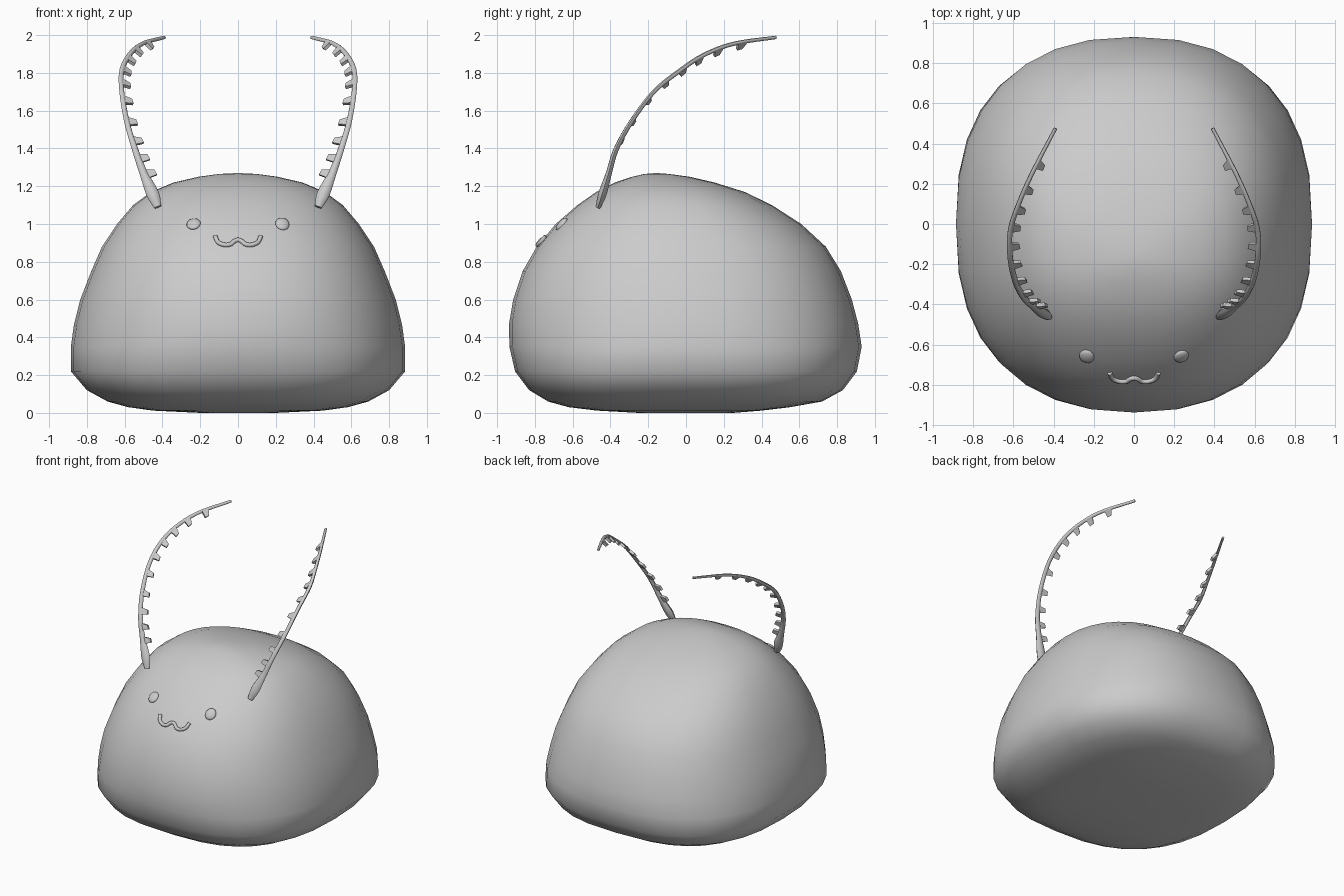
import bpy, bmesh, math
from mathutils import Vector
from mathutils.bvhtree import BVHTree

if "Cube" in bpy.data.objects:
    bpy.data.objects.remove(bpy.data.objects["Cube"])

grey = bpy.data.materials.new("soft_grey")
grey.diffuse_color = (0.6, 0.6, 0.6, 1)
grey.use_nodes = True
grey.node_tree.nodes["Principled BSDF"].inputs["Base Color"].default_value = grey.diffuse_color


def finish(bm, name, angle=40):
    bmesh.ops.recalc_face_normals(bm, faces=bm.faces[:])
    mesh = bpy.data.meshes.new(name)
    bm.to_mesh(mesh)
    bm.free()
    mesh.materials.append(grey)
    obj = bpy.data.objects.new(name, mesh)
    bpy.context.collection.objects.link(obj)
    bpy.ops.object.select_all(action='DESELECT')
    bpy.context.view_layer.objects.active = obj
    obj.select_set(True)
    bpy.ops.object.shade_smooth_by_angle(angle=math.radians(angle))
    return obj


def bridge(bm, rings):
    n = len(rings[0])
    for a, b in zip(rings, rings[1:]):
        for i in range(n):
            j = (i + 1) % n
            bm.faces.new((a[i], a[j], b[j], b[i]))


def spline(pts, t):
    """Catmull-Rom through tuples of any length, t in 0..1."""
    s = min(max(t, 0), 1) * (len(pts) - 1)
    i = min(int(s), len(pts) - 2)
    u = s - i
    p1, p2 = pts[i], pts[i + 1]
    p0 = pts[i - 1] if i else tuple(2 * a - b for a, b in zip(p1, p2))
    p3 = pts[i + 2] if i + 2 < len(pts) else tuple(2 * b - a for a, b in zip(p1, p2))
    return [b + 0.5 * u * (c - a + u * (2 * a - 5 * b + 4 * c - d + u * (3 * (b - c) + d - a)))
            for a, b, c, d in zip(p0, p1, p2, p3)]


def sweep(bm, frames, sides=8):
    """frames: centre, two axes, two radii."""
    rings = [[bm.verts.new(c + n * (rn * math.cos(k * math.tau / sides))
                           + b * (rb * math.sin(k * math.tau / sides))) for k in range(sides)]
             for c, n, b, rn, rb in frames]
    bridge(bm, rings)
    bm.faces.new(rings[0])
    bm.faces.new(rings[-1])


# Body: rounded-square rings given as height, half width, front y, back y
PROFILE = [
    (0.000, .20, -.25, .25), (0.012, .45, -.47, .40), (0.03, .58, -.62, .55),
    (0.06, .69, -.73, .72), (0.12, .80, -.83, .83), (0.22, .885, -.905, .905),
    (0.35, .885, -.935, .93), (0.47, .868, -.937, .912), (0.60, .835, -.915, .878),
    (0.75, .777, -.865, .82), (0.88, .72, -.79, .74), (1.00, .64, -.69, .61),
    (1.10, .555, -.575, .455), (1.17, .46, -.475, .31), (1.22, .34, -.375, .15),
    (1.25, .21, -.285, .02), (1.265, .10, -.22, -.09)]
SEG = 32
bm = bmesh.new()
rings = []
for z, a, front, back in PROFILE:
    power = 2 / (2.75 - 0.45 * min(z / 0.4, 1))
    ring = []
    for k in range(SEG):
        c, s = math.cos(k * math.tau / SEG), math.sin(k * math.tau / SEG)
        ring.append(bm.verts.new((a * math.copysign(abs(c) ** power, c),
                                  (front + back) / 2 + (back - front) / 2 * math.copysign(abs(s) ** power, s), z)))
    rings.append(ring)
bridge(bm, rings)
bm.faces.new(rings[0])
apex = bm.verts.new((0, -.16, 1.27))
for k in range(SEG):
    bm.faces.new((rings[-1][k], rings[-1][(k + 1) % SEG], apex))
bmesh.ops.recalc_face_normals(bm, faces=bm.faces[:])
surface = BVHTree.FromBMesh(bm)
finish(bm, "body", 60)


def on_front(x, z):
    hit, normal, _, _ = surface.ray_cast(Vector((x, -3, z)), Vector((0, 1, 0)))
    return hit, normal


# Eyes: small flattened buttons lying on the skin
for side, name in ((-1, "left_eye"), (1, "right_eye")):
    hit, normal = on_front(side * .235, 1.0)
    bm = bmesh.new()
    bmesh.ops.create_uvsphere(bm, u_segments=14, v_segments=8, radius=1)
    bmesh.ops.scale(bm, vec=(.038, .042, .016), verts=bm.verts)
    bmesh.ops.rotate(bm, matrix=Vector((0, 0, 1)).rotation_difference(normal).to_matrix(), verts=bm.verts)
    bmesh.ops.translate(bm, vec=hit, verts=bm.verts)
    finish(bm, name, 60)

# Mouth: a tube shaped like a soft w
MOUTH = [(-.12, .932), (-.105, .9), (-.07, .886), (-.038, .89), (-.02, .905), (0, .913),
         (.02, .905), (.038, .89), (.07, .886), (.105, .9), (.12, .932)]
path = [on_front(*spline(MOUTH, i / 30)) for i in range(31)]
frames = []
for i, (p, normal) in enumerate(path):
    tangent = (path[min(i + 1, 30)][0] - path[max(i - 1, 0)][0]).normalized()
    frames.append((p + normal * .004, normal, tangent.cross(normal).normalized(), .013, .012))
bm = bmesh.new()
sweep(bm, frames)
finish(bm, "mouth", 60)

# Antennae: x, y, z, radius towards the teeth, radius across
ANTENNA = [(.425, -.465, 1.09, .020, .014), (.452, -.442, 1.16, .034, .022),
           (.500, -.408, 1.27, .022, .016), (.545, -.37, 1.395, .017, .014),
           (.588, -.29, 1.54, .015, .013), (.615, -.17, 1.70, .014, .012),
           (.615, -.035, 1.81, .014, .012), (.575, .095, 1.895, .013, .011),
           (.505, .255, 1.955, .012, .010), (.39, .476, 1.988, .010, .008)]


def antenna_frame(t, side):
    x, y, z, rn, rb = spline(ANTENNA, t)
    tangent = Vector(spline(ANTENNA, t + .01)[:3]) - Vector(spline(ANTENNA, t - .01)[:3])
    tangent.x *= side
    tangent.normalize()
    inward = Vector((-side, 0, -.9 * t))
    inward = (inward - tangent * inward.dot(tangent)).normalized()
    return Vector((side * x, y, z)), tangent, inward, tangent.cross(inward), rn, rb


for side, name in ((-1, "left_antenna"), (1, "right_antenna")):
    bm = bmesh.new()
    frames = []
    for i in range(41):
        c, tangent, n, b, rn, rb = antenna_frame(i / 40, side)
        frames.append((c, n, b, rn, rb))
    sweep(bm, frames)
    # Comb teeth along the inner edge, sloped on the upper side
    for k in range(10):
        c, tangent, n, b, rn, rb = antenna_frame(.21 + .078 * k, side)
        quad = [(-.022, 0), (.030, 0), (.010, rn + .036), (-.020, rn + .040)]
        sides = [[bm.verts.new(c + tangent * u + n * v + b * w) for u, v in quad] for w in (-.009, .009)]
        bridge(bm, sides)
        bm.faces.new(sides[0])
        bm.faces.new(sides[1])
    finish(bm, name, 45)
